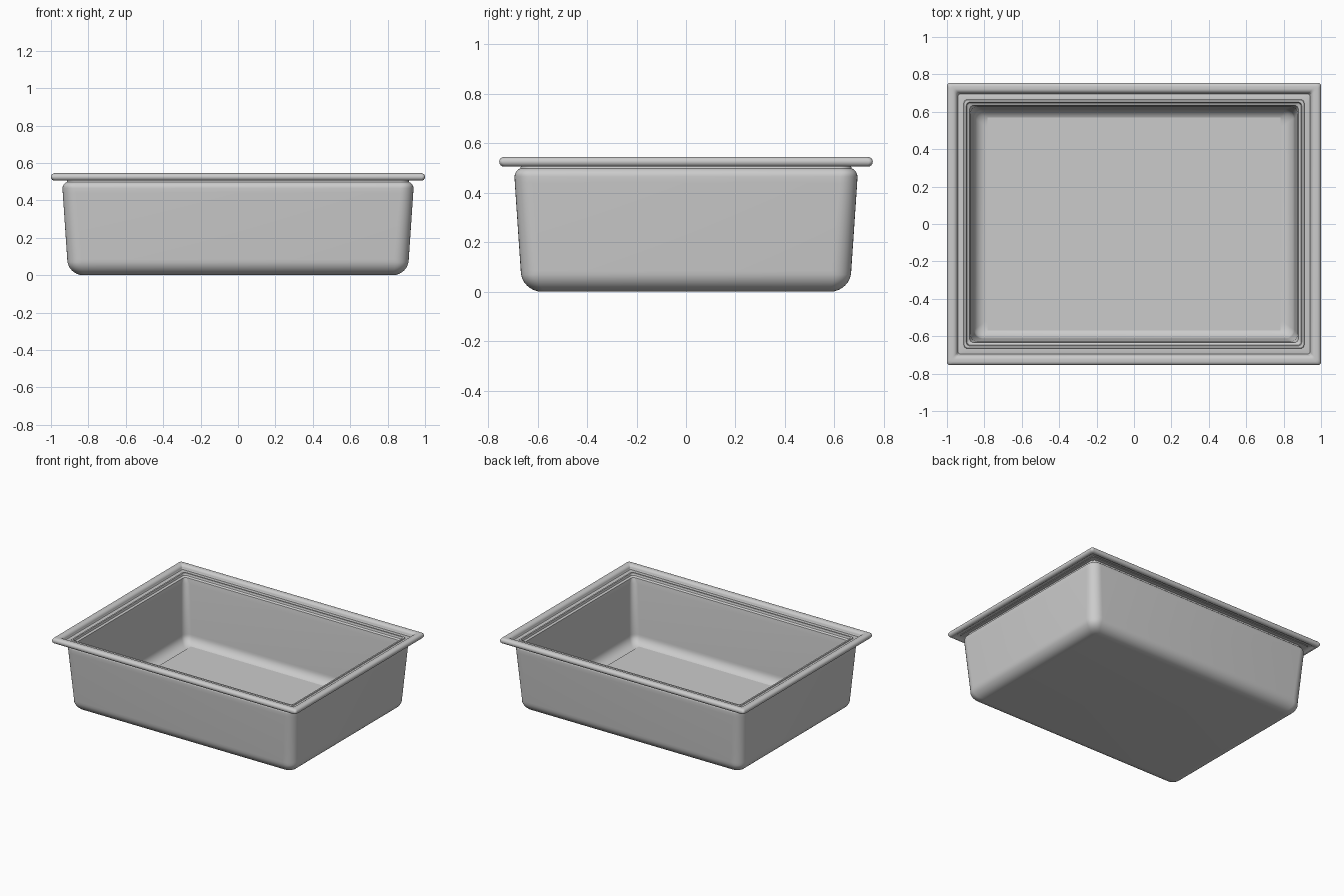
import bpy, bmesh, math

if "Cube" in bpy.data.objects:
    bpy.data.objects.remove(bpy.data.objects["Cube"])

HX, HY = 1.0, 0.755      # half size of the rim


def rounded_rect(inset, z, r, seg=8):
    hx, hy = HX - inset, HY - inset
    pts = []
    for i, (sx, sy) in enumerate(((1, 1), (-1, 1), (-1, -1), (1, -1))):
        for k in range(seg + 1):
            a = math.pi / 2 * (i + k / seg)
            pts.append((sx * (hx - r) + r * math.cos(a),
                        sy * (hy - r) + r * math.sin(a), z))
    return pts


def arc(cd, cz, r, a0, a1, n, corner0, corner1):
    out = []
    for k in range(n + 1):
        t = k / n
        a = math.radians(a0 + (a1 - a0) * t)
        out.append((cd + r * math.cos(a), cz + r * math.sin(a),
                    corner0 + (corner1 - corner0) * t))
    return out


def finish(name, bm, angle=35):
    bmesh.ops.recalc_face_normals(bm, faces=bm.faces)
    mesh = bpy.data.meshes.new(name)
    bm.to_mesh(mesh)
    bm.free()
    ob = bpy.data.objects.new(name, mesh)
    bpy.context.collection.objects.link(ob)
    bpy.ops.object.select_all(action='DESELECT')
    ob.select_set(True)
    bpy.context.view_layer.objects.active = ob
    bpy.ops.object.shade_smooth_by_angle(angle=math.radians(angle))
    return ob


# Tray section as (inset from rim edge, height, corner radius)
profile = (
    arc(0.172, 0.085, 0.085, 270, 180, 8, 0.03, 0.08)          # bottom edge
    + [(0.063, 0.44, 0.07)]                                    # outer wall
    + arc(0.097, 0.465, 0.035, 180, 110, 5, 0.07, 0.05)        # shoulder
    + [(0.09, 0.515, 0.04), (0.04, 0.515, 0.02)]               # under the rim
    + arc(0.02, 0.525, 0.02, 300, 90, 12, 0.016, 0.016)        # rolled lip
    + arc(0.032, 0.521, 0.024, 90, 0, 6, 0.012, 0.01)          # lip inside
    + [(0.062, 0.512, 0.012), (0.088, 0.512, 0.02),            # lid groove
       (0.092, 0.52, 0.02), (0.103, 0.52, 0.02),
       (0.107, 0.505, 0.02), (0.121, 0.498, 0.022)]            # seat ledge
    + [(0.126, 0.46, 0.04)]                                    # inner wall
    + arc(0.212, 0.1, 0.07, 180, 270, 8, 0.05, 0.03)           # floor fillet
)
bm = bmesh.new()
rings = [[bm.verts.new(p) for p in rounded_rect(*s)] for s in profile]
for a, b in zip(rings, rings[1:]):
    for i in range(len(a)):
        j = (i + 1) % len(a)
        bm.faces.new((a[i], a[j], b[j], b[i]))
bm.faces.new(rings[0])
bm.faces.new(rings[-1])
finish("tray", bm)

# Shallow raised panel on the floor
bm = bmesh.new()
bmesh.ops.create_cube(bm, size=1)
bmesh.ops.scale(bm, vec=(1.568, 1.148, 0.012), verts=bm.verts)
bmesh.ops.translate(bm, vec=(0, 0, 0.029), verts=bm.verts)
finish("floor_panel", bm)

# Round moulding marks
for side, x in (("left", -0.49), ("right", 0.487)):
    bm = bmesh.new()
    bmesh.ops.create_cone(bm, cap_ends=True, segments=48, radius1=0.083,
                          radius2=0.083, depth=0.008)
    bmesh.ops.translate(bm, vec=(x, 0, 0.036), verts=bm.verts)
    finish("floor_disc_" + side, bm)
